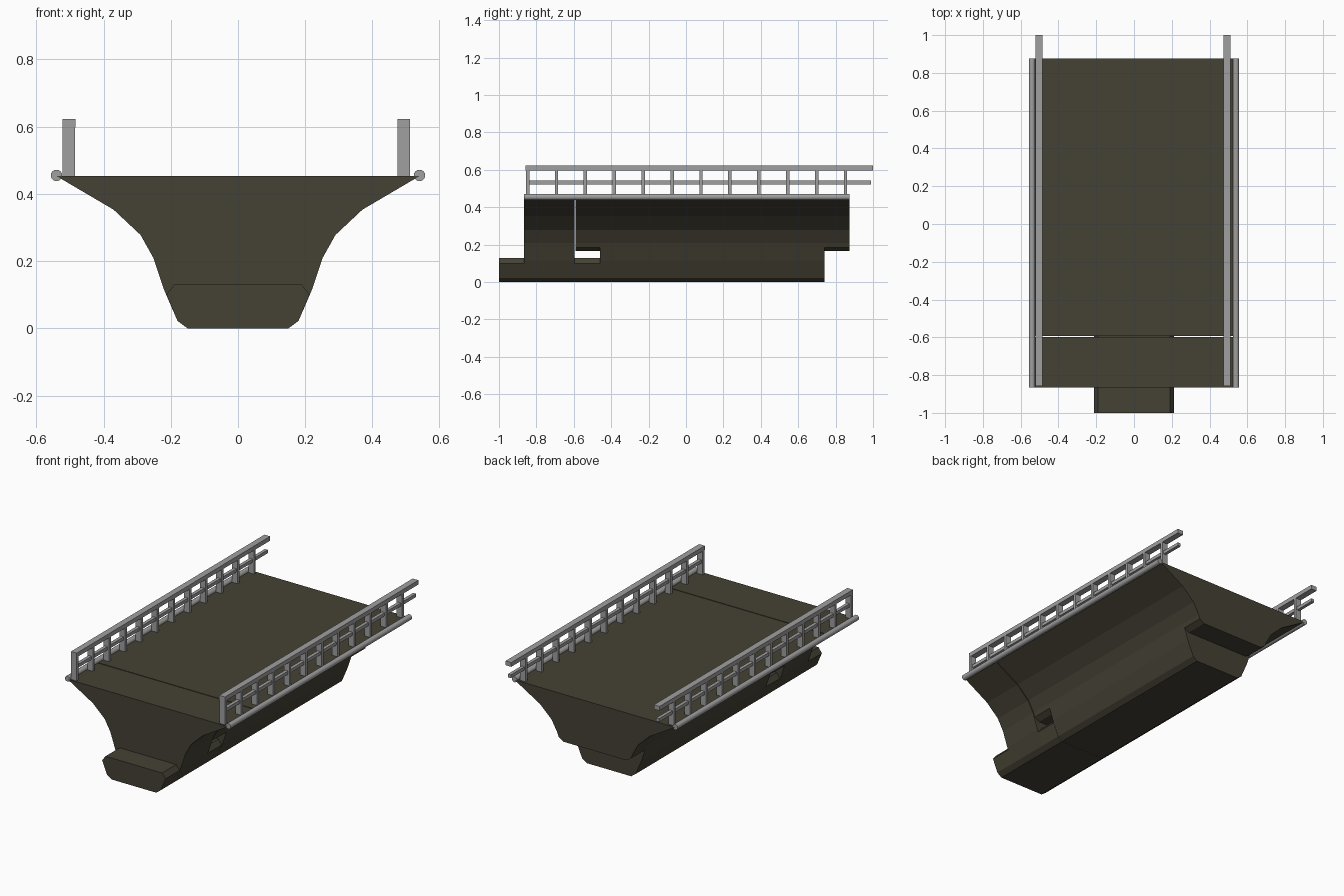
import bpy, bmesh, math

if "Cube" in bpy.data.objects:
    bpy.data.objects.remove(bpy.data.objects["Cube"])

def material(name, rgb):
    m = bpy.data.materials.new(name)
    m.diffuse_color = (*rgb, 1)
    m.use_nodes = True
    m.node_tree.nodes["Principled BSDF"].inputs["Base Color"].default_value = m.diffuse_color
    return m

CONCRETE = material("dark concrete", (0.060, 0.053, 0.035))
STEEL = material("grey steel", (0.35, 0.35, 0.35))

# right half of the deck cross-section, bottom to top (x, z)
FULL = [(0.15, 0), (0.18, 0.022), (0.22, 0.115), (0.252, 0.21),
        (0.29, 0.278), (0.37, 0.353), (0.54, 0.453)]
TONGUE = FULL[:2] + [(0.213, 0.1), (0.19, 0.13)]      # lower ledge, chamfered top
OVERHANG = [(0.212, 0.165), (0.243, 0.185)] + FULL[3:]  # upper ledge, chamfered base

def finish(bm, name, mat):
    bmesh.ops.recalc_face_normals(bm, faces=bm.faces)
    me = bpy.data.meshes.new(name)
    bm.to_mesh(me)
    bm.free()
    me.materials.append(mat)
    ob = bpy.data.objects.new(name, me)
    bpy.context.collection.objects.link(ob)
    return ob

def prism(bm, half, y0, y1):
    """Mirror a half section and sweep it along y."""
    loop = half + [(-x, z) for x, z in reversed(half)]
    a = [bm.verts.new((x, y0, z)) for x, z in loop]
    b = [bm.verts.new((x, y1, z)) for x, z in loop]
    n = len(loop)
    for i in range(n):
        j = (i + 1) % n
        bm.faces.new((a[i], a[j], b[j], b[i]))
    bm.faces.new(a)
    bm.faces.new(b)

def segment(name, parts):
    bm = bmesh.new()
    for half, y0, y1 in parts:
        prism(bm, half, y0, y1)
    return finish(bm, name, CONCRETE)

def box(bm, x0, x1, y0, y1, z0, z1):
    r = bmesh.ops.create_cube(bm, size=1)
    for v in r["verts"]:
        v.co = ((x0 + x1) / 2 + v.co.x * (x1 - x0),
                (y0 + y1) / 2 + v.co.y * (y1 - y0),
                (z0 + z1) / 2 + v.co.z * (z1 - z0))

# pier segment with a lower ledge at each end
segment("pier_segment", [(FULL, -0.865, -0.597), (TONGUE, -1.0, -0.865),
                         (TONGUE, -0.597, -0.461)])
# drop-in span with an upper ledge at each end
segment("span_segment", [(FULL, -0.46, 0.74), (OVERHANG, -0.592, -0.46),
                         (OVERHANG, 0.74, 0.875)])

for side, sx, rail_x in (("left", -1, -0.503), ("right", 1, 0.493)):
    # round pipe along the deck edge
    bpy.ops.mesh.primitive_cylinder_add(vertices=16, radius=0.017, depth=1.74,
                                        location=(sx * 0.54, 0.005, 0.455),
                                        rotation=(math.pi / 2, 0, 0))
    pipe = bpy.context.object
    pipe.name = side + "_edge_pipe"
    pipe.data.materials.append(STEEL)
    bpy.ops.object.shade_smooth_by_angle(angle=math.radians(30))

    # railing: handrail, middle rail and posts
    bm = bmesh.new()
    box(bm, rail_x - 0.019, rail_x + 0.019, -0.857, 1.0, 0.597, 0.623)
    box(bm, rail_x - 0.01, rail_x + 0.01, -0.85, 0.99, 0.522, 0.542)
    for i in range(12):
        y = -0.847 + i * 1.7 / 11
        box(bm, rail_x - 0.0185, rail_x + 0.0185, y - 0.009, y + 0.009, 0.453, 0.6)
    finish(bm, side + "_railing", STEEL)
